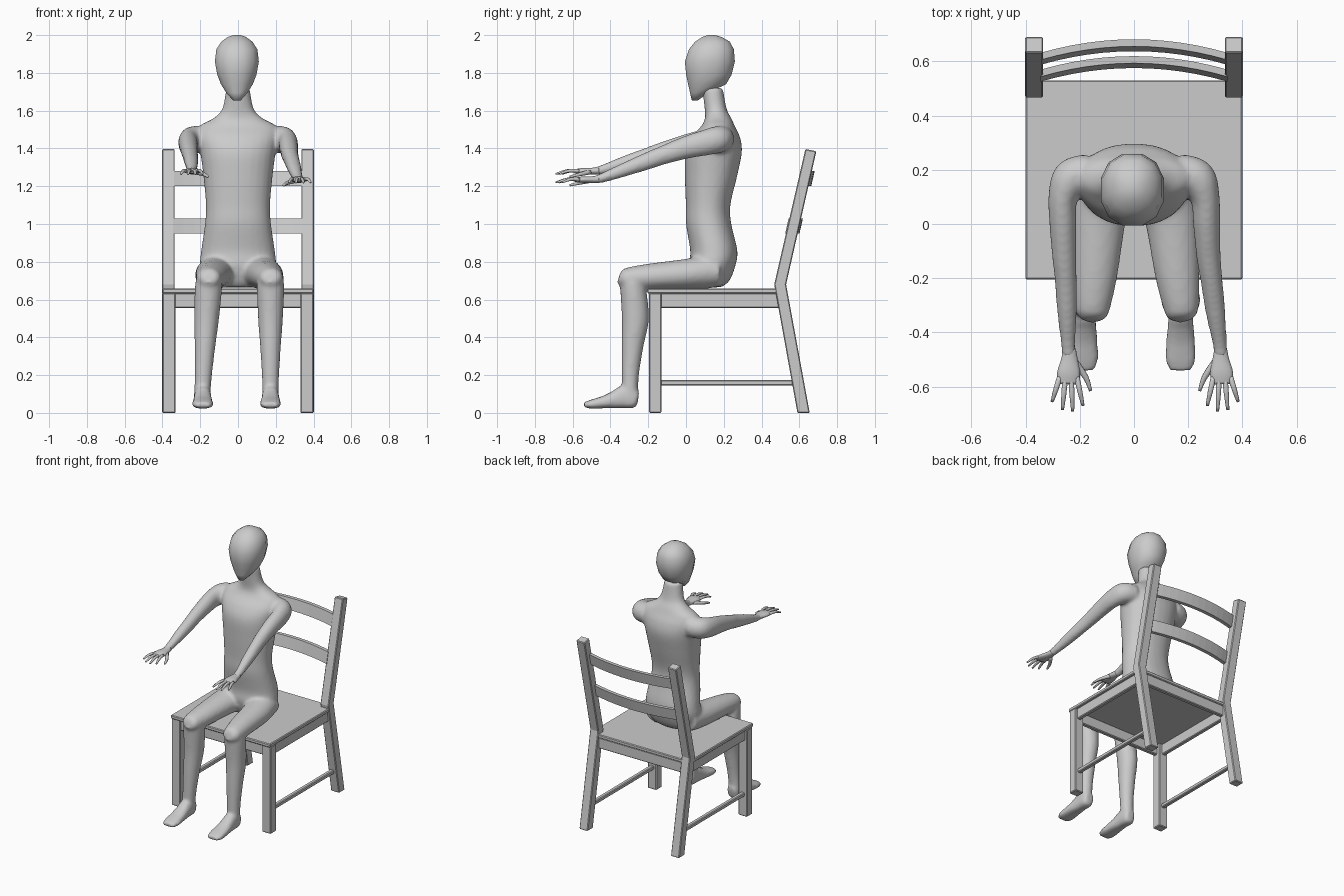
import bpy, bmesh, math
from mathutils import Vector


def loft(bm, rings):
    """Skin a list of equal-length point rings and cap both ends."""
    vs = [[bm.verts.new(p) for p in r] for r in rings]
    n = len(vs[0])
    for a, b in zip(vs, vs[1:]):
        for i in range(n):
            j = (i + 1) % n
            bm.faces.new((a[i], a[j], b[j], b[i]))
    bm.faces.new(vs[0][::-1])
    bm.faces.new(vs[-1])


def finish(bm, name, smooth=False, bevel=0.0):
    bmesh.ops.recalc_face_normals(bm, faces=bm.faces[:])
    me = bpy.data.meshes.new(name)
    bm.to_mesh(me)
    bm.free()
    for p in me.polygons:
        p.use_smooth = smooth
    ob = bpy.data.objects.new(name, me)
    bpy.context.collection.objects.link(ob)
    if bevel:
        m = ob.modifiers.new("bevel", 'BEVEL')
        m.width, m.segments = bevel, 1
    return ob


def prism(name, prof, x0, x1):
    """Extrude a (y, z) profile along x."""
    bm = bmesh.new()
    loft(bm, [[(x, y, z) for y, z in prof] for x in (x0, x1)])
    return finish(bm, name, bevel=0.005)


def box(name, x0, x1, y0, y1, z0, z1):
    return prism(name, [(y0, z0), (y1, z0), (y1, z1), (y0, z1)], x0, x1)


def spline(rows, k=5):
    """Catmull-Rom through rows of numbers."""
    p = [rows[0]] + rows + [rows[-1]]
    out = []
    for a, b, c, d in zip(p, p[1:], p[2:], p[3:]):
        for s in range(k):
            t = s / k
            out.append([0.5 * (2 * q + (r - o) * t + (2 * o - 5 * q + 4 * r - u) * t * t
                        + (3 * q - o - 3 * r + u) * t ** 3) for o, q, r, u in zip(a, b, c, d)])
    return out + [list(rows[-1])]


def tube(bm, rows, n=20, normal=None, k=5, power=2.0):
    """Oval tube through rows of (x, y, z, half width, half depth)."""
    pts = spline(rows, k) if k > 1 else rows
    cs = [Vector(p[:3]) for p in pts]
    rings = []
    for i, p in enumerate(pts):
        t = normal or (cs[min(i + 1, len(cs) - 1)] - cs[max(i - 1, 0)]).normalized()
        u = Vector((1, 0, 0))
        u = (u - t * t.x).normalized()
        v = t.cross(u)
        ring = []
        for j in range(n):
            a = 2 * math.pi * (j + 0.5) / n
            c, s = math.cos(a), math.sin(a)
            e = 2 / power
            ring.append(cs[i] + u * p[3] * math.copysign(abs(c) ** e, c)
                        + v * p[4] * math.copysign(abs(s) ** e, s))
        rings.append(ring)
    loft(bm, rings)


UP = Vector((0, 0, 1))

# Chair seat and aprons
box("seat", -0.40, 0.40, -0.205, 0.53, 0.632, 0.658)
box("front_apron", -0.34, 0.34, -0.185, -0.155, 0.555, 0.634)
box("back_apron", -0.34, 0.34, 0.495, 0.525, 0.555, 0.634)

# Chair sides: legs, posts, aprons, stretchers
post = [(0.59, 0), (0.655, 0), (0.53, 0.68), (0.69, 1.385), (0.632, 1.397), (0.467, 0.68)]
for s, side in ((-1, "left"), (1, "right")):
    box(f"front_leg_{side}", s * 0.33, s * 0.40, -0.195, -0.13, 0, 0.634)
    prism(f"back_post_{side}", post, s * 0.335, s * 0.402)
    box(f"side_apron_{side}", s * 0.355, s * 0.385, -0.14, 0.51, 0.555, 0.634)
    box(f"stretcher_{side}", s * 0.35, s * 0.38, -0.14, 0.585, 0.145, 0.173)

# Curved back slats
for name, y, z in (("upper_slat", 0.596, 1.24), ("lower_slat", 0.534, 0.99)):
    bm = bmesh.new()
    rings = []
    for i in range(13):
        x = -0.345 + 0.69 * i / 12
        yc = y + 0.05 * (1 - (x / 0.345) ** 2)
        rings.append([(x, yc - 0.009, z - 0.04), (x, yc + 0.017, z - 0.04),
                      (x, yc + 0.035, z + 0.04), (x, yc + 0.009, z + 0.04)])
    loft(bm, rings)
    finish(bm, name)

# Body: torso with neck
bm = bmesh.new()
torso = [(0.125, 0.665, 0.10, 0.06), (0.135, 0.70, 0.165, 0.095), (0.14, 0.78, 0.20, 0.122),
         (0.147, 0.86, 0.195, 0.125), (0.12, 1.0, 0.175, 0.12), (0.117, 1.1, 0.17, 0.118),
         (0.132, 1.25, 0.183, 0.138), (0.146, 1.38, 0.20, 0.15), (0.158, 1.46, 0.215, 0.128),
         (0.17, 1.52, 0.20, 0.088), (0.17, 1.56, 0.13, 0.07), (0.157, 1.61, 0.083, 0.058),
         (0.14, 1.72, 0.062, 0.055)]
tube(bm, [(0, *r) for r in torso], 28, UP, power=2.2)

# Body: thighs, shins and feet
for hip, knee, ankle in ((-0.115, -0.152, -0.187), (0.12, 0.172, 0.172)):
    mid = (hip + knee) / 2
    tube(bm, [(hip, 0.18, 0.75, 0.09, 0.08), (hip, 0.10, 0.745, 0.102, 0.088),
              (mid - (knee - hip) * 0.1, 0.0, 0.735, 0.097, 0.08),
              (mid + (knee - hip) * 0.25, -0.18, 0.722, 0.083, 0.07),
              (knee, -0.29, 0.712, 0.069, 0.062), (knee, -0.335, 0.715, 0.057, 0.05),
              (knee, -0.355, 0.72, 0.035, 0.03)])
    shin = [(0.74, -0.30, 0.055, 0.05), (0.68, -0.283, 0.072, 0.067), (0.5, -0.268, 0.066, 0.072),
            (0.35, -0.283, 0.055, 0.058), (0.2, -0.295, 0.046, 0.046), (0.1, -0.297, 0.044, 0.043),
            (0.04, -0.297, 0.04, 0.04)]
    tube(bm, [(knee + (ankle - knee) * (0.74 - z) / 0.6, y, z, a, b) for z, y, a, b in shin], normal=UP)
    foot = [(-0.253, 0.075, 0.03, 0.038), (-0.275, 0.078, 0.042, 0.054), (-0.33, 0.083, 0.045, 0.06),
            (-0.37, 0.072, 0.047, 0.049), (-0.43, 0.058, 0.053, 0.034), (-0.50, 0.046, 0.056, 0.024),
            (-0.54, 0.042, 0.042, 0.014)]
    tube(bm, [(ankle, *f) for f in foot], power=2.5)

# Body: arms reaching forward, right one lower and turned outward
limb = [(0.1, 0.054, 0.068), (0.0, 0.05, 0.06), (-0.12, 0.045, 0.05), (-0.2, 0.041, 0.046),
        (-0.32, 0.037, 0.037), (-0.44, 0.027, 0.026), (-0.49, 0.026, 0.02)]
arms = ((-1, (0.262, 0.262, 0.257, 0.252, 0.247, 0.243, 0.24),
         (1.435, 1.415, 1.385, 1.36, 1.325, 1.288, 1.28)),
        (1, (0.262, 0.268, 0.275, 0.285, 0.30, 0.316, 0.32),
         (1.43, 1.405, 1.365, 1.335, 1.29, 1.245, 1.235)))
for s, xs, zs in arms:
    shoulder = [(s * 0.16, 0.20, 1.45, 0.06, 0.065), (s * 0.23, 0.17, 1.447, 0.07, 0.072)]
    tube(bm, shoulder + [(s * x, y, z, a, b) for x, z, (y, a, b) in zip(xs, zs, limb)])

# Fuse the body parts into one smooth skin
body = finish(bm, "body", True)
m = body.modifiers.new("fuse", 'REMESH')
m.mode, m.voxel_size, m.use_smooth_shade = 'VOXEL', 0.011, True
m = body.modifiers.new("soften", 'SMOOTH')
m.factor, m.iterations = 0.5, 6

# Hands: palm, four spread fingers and a thumb
for s, cx, cz, side in ((-1, 0.238, 1.28, "left"), (1, 0.32, 1.235, "right")):
    bm = bmesh.new()
    tube(bm, [(s * cx, -0.46, cz + 0.002, 0.024, 0.019), (s * cx, -0.50, cz, 0.032, 0.018),
              (s * (cx + 0.003), -0.55, cz, 0.044, 0.017),
              (s * (cx + 0.004), -0.59, cz - 0.002, 0.038, 0.011)], 12, k=3)
    for i, tip in enumerate((-0.67, -0.69, -0.685, -0.655)):
        x0, x1 = cx - 0.027 + 0.021 * i, cx - 0.05 + 0.038 * i
        tube(bm, [(s * x0, -0.565, cz, 0.011, 0.010),
                  (s * (x0 + x1) / 2, (tip - 0.565) / 2, cz + 0.002, 0.010, 0.009),
                  (s * x1, tip, cz - 0.015, 0.006, 0.005)], 8, k=3)
    tube(bm, [(s * (cx - 0.02), -0.51, cz - 0.005, 0.015, 0.014),
              (s * (cx - 0.06), -0.565, cz - 0.018, 0.011, 0.010),
              (s * (cx - 0.078), -0.615, cz - 0.03, 0.006, 0.006)], 8, k=3)
    finish(bm, f"hand_{side}", True)

# Head: coarse egg shape from (z, front y, back y, half width)
bm = bmesh.new()
head = [(1.655, 0.03, 0.065, 0.022), (1.695, 0.02, 0.12, 0.058), (1.74, 0.008, 0.215, 0.087),
        (1.79, -0.003, 0.245, 0.107), (1.86, -0.01, 0.263, 0.12), (1.925, 0.012, 0.257, 0.112),
        (1.965, 0.045, 0.235, 0.085), (1.99, 0.085, 0.19, 0.05), (2.0, 0.115, 0.155, 0.02)]
tube(bm, [(-0.006, (f + b) / 2, z, w, (b - f) / 2) for z, f, b, w in head], 12, UP, k=1, power=2.25)
finish(bm, "head", True)
